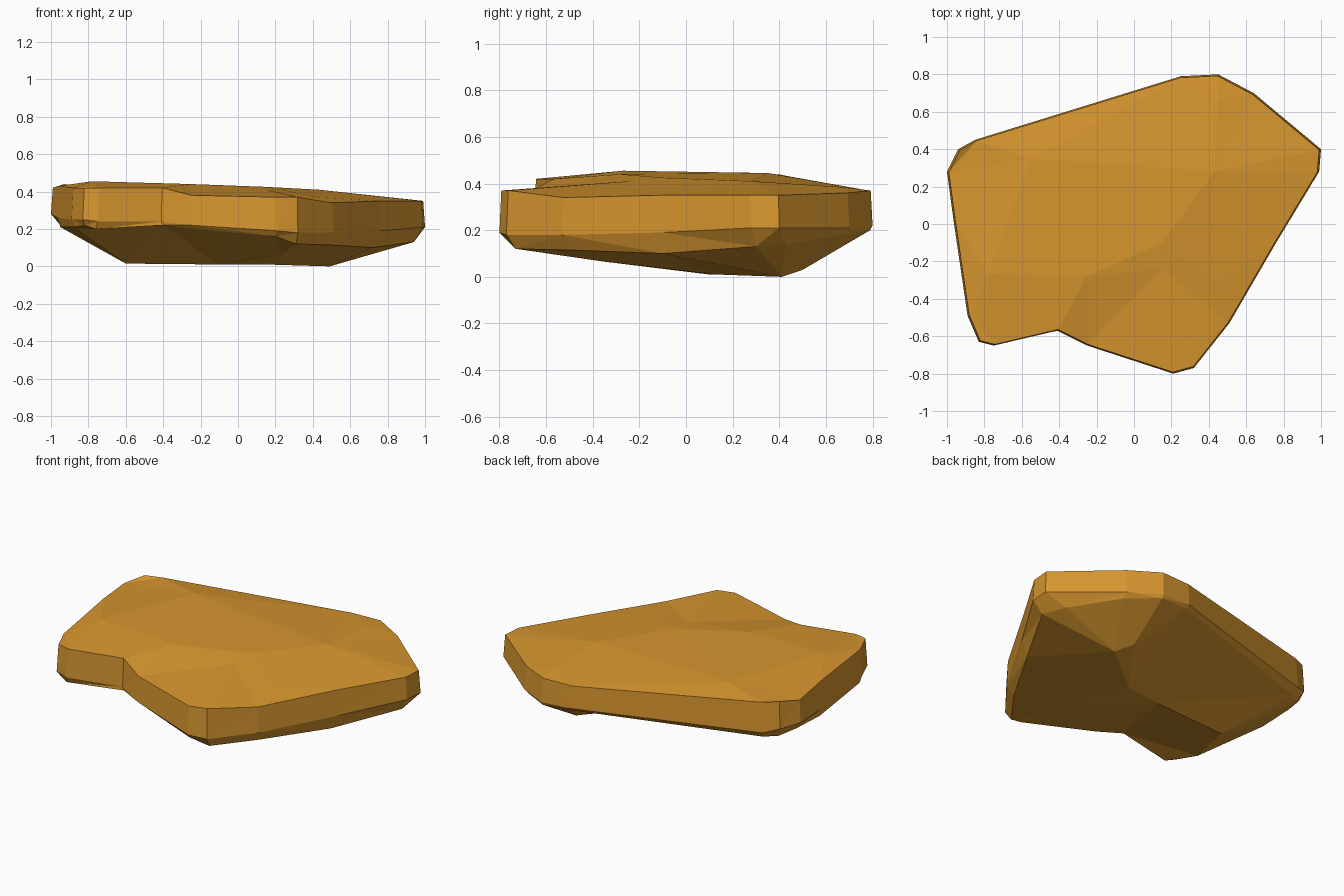
import bpy
import bmesh
from mathutils import Vector
from mathutils.geometry import delaunay_2d_cdt

default_cube = bpy.data.objects.get("Cube")
if default_cube:
    bpy.data.objects.remove(default_cube, do_unlink=True)

# Slab edge, counter-clockwise from the front notch:
# outline x, y, top edge z, wall foot z, then the chamfered lower edge x, y, z
EDGE = [
    (-.41, -.57, .42, .24, -.4, -.57, .22),
    (-.25, -.65, .38, .22, -.24, -.63, .2),
    (.21, -.8, .37, .19, .2, -.77, .16),
    (.32, -.77, .37, .18, .31, -.73, .12),
    (.51, -.53, .34, .18, .48, -.5, .115),
    (.76, -.1, .35, .19, .72, -.1, .1),
    (.99, .28, .35, .21, .94, .3, .13),
    (1, .4, .35, .21, .87, .43, .14),
    (.64, .7, .36, .21, .64, .67, .18),
    (.45, .8, .37, .22, .45, .79, .2),
    (.25, .79, .37, .23, .25, .77, .21),
    (-.85, .45, .43, .24, -.83, .42, .2),
    (-.94, .4, .44, .27, -.9, .36, .2),
    (-1, .28, .42, .28, -.95, .25, .22),
    (-.965, .02, .43, .26, -.95, .02, .21),
    (-.89, -.49, .42, .25, -.88, -.48, .21),
    (-.83, -.63, .42, .25, -.82, -.61, .22),
    (-.75, -.65, .42, .24, -.76, -.63, .2),
]
# Gentle ridges on the walking surface
TOP_POINTS = [
    (-.78, -.27, .455), (-.25, -.28, .44), (.15, -.1, .425), (.43, .28, .41),
    (.15, -.24, .41), (.43, -.3, .37), (-.55, .35, .445), (.45, .67, .385),
]
# Low points of the underside
BOTTOM_POINTS = [
    (-.6, .06, .015), (-.1, .1, .01), (.15, .13, .01), (.49, .41, 0),
    (.42, .5, .03), (.24, -.35, .065),
]


def add_wall(bm, low_ring, high_ring):
    """Join two rings of vertices with a band of faces."""
    count = len(low_ring)
    for i in range(count):
        j = (i + 1) % count
        bm.faces.new((low_ring[i], low_ring[j], high_ring[j], high_ring[i]))


def add_cap(bm, rim, inner, flip):
    """Triangulate the area inside a closed rim through the inner points."""
    verts = rim + [bm.verts.new(p) for p in inner]
    count = len(rim)
    edges = [(i, (i + 1) % count) for i in range(count)]
    flat = [Vector((v.co.x, v.co.y)) for v in verts]
    result = delaunay_2d_cdt(flat, edges, [], 1, 0.00001)
    faces, originals = result[2], result[3]
    for face in faces:
        corners = [verts[originals[i][0]] for i in face]
        bm.faces.new(corners[::-1] if flip else corners)


def make_material(name, colour):
    mat = bpy.data.materials.new(name)
    mat.use_nodes = True
    mat.diffuse_color = colour
    shader = next(n for n in mat.node_tree.nodes if n.type == 'BSDF_PRINCIPLED')
    shader.inputs["Base Color"].default_value = colour
    return mat


# Top edge (slightly inward), wall foot and chamfered lower edge
bm = bmesh.new()
upper = [bm.verts.new((e[0] * .99, e[1] * .99, e[2])) for e in EDGE]
middle = [bm.verts.new((e[0], e[1], e[3])) for e in EDGE]
lower = [bm.verts.new(e[4:]) for e in EDGE]

# Faceted side wall and chamfer
add_wall(bm, middle, upper)
add_wall(bm, lower, middle)

# Top and underside
add_cap(bm, upper, TOP_POINTS, False)
add_cap(bm, lower, BOTTOM_POINTS, True)
bmesh.ops.triangulate(bm, faces=bm.faces[:])
bmesh.ops.recalc_face_normals(bm, faces=bm.faces[:])

mesh = bpy.data.meshes.new("rock_slab")
bm.to_mesh(mesh)
bm.free()
mesh.materials.append(make_material("ochre_stone", (.68, .305, .028, 1)))
slab = bpy.data.objects.new("rock_slab", mesh)
bpy.context.collection.objects.link(slab)
